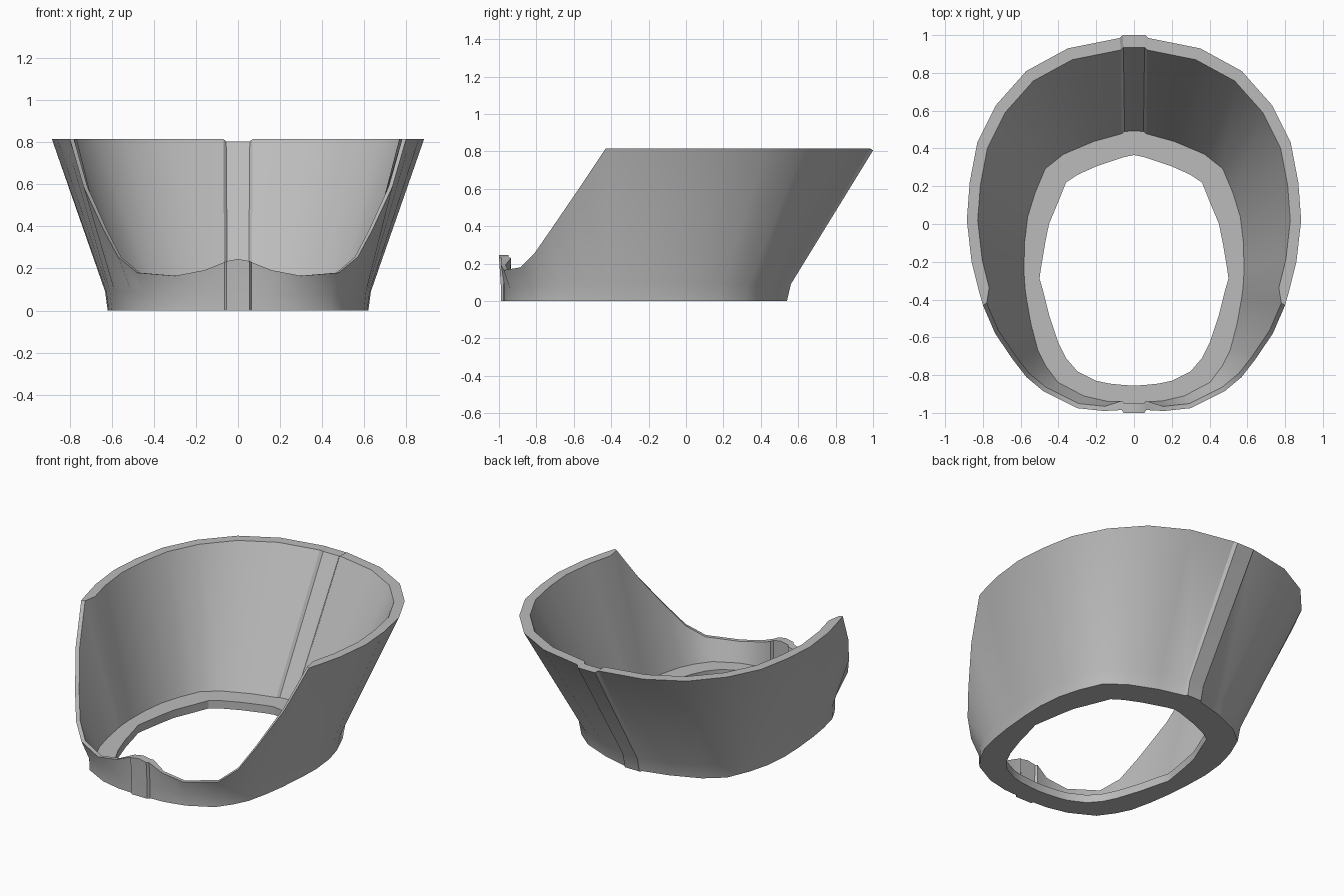
import bpy
import bmesh
import math
from mathutils import Vector

default = bpy.data.objects.get("Cube")
if default:
    bpy.data.objects.remove(default, do_unlink=True)

# Single flat grey
grey = bpy.data.materials.new("plain_grey")
grey.use_nodes = True
GREY = (0.5, 0.5, 0.5, 1.0)
grey.diffuse_color = GREY
grey.node_tree.nodes["Principled BSDF"].inputs["Base Color"].default_value = GREY

# Half outlines from the middle of the back round to the middle of the front
RIM = [(0, 1), (.06, 1), (.075, .985), (.35, .93), (.57, .81), (.73, .63), (.83, .43),
       (.87, .22), (.885, .02), (.86, -.2), (.82, -.36), (.8, -.43), (.735, -.58),
       (.64, -.72), (.57, -.81), (.48, -.885), (.3, -.975), (.16, -.99),
       (.065, -.985), (.055, -1), (0, -1)]
BASE = [(0, .54), (.05, .54), (.065, .525), (.22, .485), (.4, .41), (.51, .32), (.57, .18),
        (.605, .05), (.62, -.1), (.615, -.25), (.605, -.36), (.6, -.42), (.58, -.55),
        (.55, -.68), (.505, -.77), (.44, -.86), (.29, -.94), (.16, -.97),
        (.065, -.975), (.055, -.99), (0, -.99)]
HOLE = [(0, .365), (.05, .355), (.065, .35), (.2, .305), (.3, .26), (.36, .22), (.4, .12),
        (.45, 0), (.47, -.1), (.495, -.25), (.5, -.29), (.485, -.34), (.45, -.48),
        (.4, -.63), (.36, -.71), (.3, -.78), (.2, -.83), (.13, -.845),
        (.06, -.852), (.05, -.853), (0, -.855)]
# Height of the cut-away front rim
CUT = [.815, .59, .385, .255, .18, .165, .192, .23, .235, .245]
FLOOR_TOP = .05
LAST = len(RIM) - 1
CUT_START = len(RIM) - len(CUT)


def rim_height(i):
    if i < 2:
        return .805
    return CUT[i - CUT_START] if i >= CUT_START else .815


def wall_inset(i):
    """Share of the radius taken by the wall at the rim."""
    if i < CUT_START:
        return .065
    return .05 if i >= LAST - 2 else .025


def section(i):
    """Closed wall and floor section at one station."""
    rim, base, hole = Vector(RIM[i]), Vector(BASE[i]), Vector(HOLE[i])
    top = rim_height(i)
    kink = base.lerp(rim, .045)
    inner = rim * (1 - wall_inset(i))
    corner = base.lerp(hole, .27)
    return [(*base, 0), (*kink, min(.09, top * .4)), (*rim, top), (*inner, top),
            (*corner, FLOOR_TOP), (*hole, FLOOR_TOP), (*hole, 0)]


# Full loop of sections, the second half mirrored in x
half = [section(i) for i in range(LAST + 1)]
mirrored = [[(-x, y, z) for x, y, z in s] for s in reversed(half[1:-1])]

bm = bmesh.new()
loops = [[bm.verts.new(p) for p in s] for s in half + mirrored]
for a, b in zip(loops, loops[1:] + loops[:1]):
    for k in range(len(a)):
        n = (k + 1) % len(a)
        bm.faces.new((a[k], b[k], b[n], a[n]))
bmesh.ops.recalc_face_normals(bm, faces=bm.faces)

mesh = bpy.data.meshes.new("open_shell")
bm.to_mesh(mesh)
bm.free()
mesh.materials.append(grey)
shell = bpy.data.objects.new("open_shell", mesh)
bpy.context.collection.objects.link(shell)

bpy.ops.object.select_all(action="DESELECT")
shell.select_set(True)
bpy.context.view_layer.objects.active = shell
bpy.ops.object.shade_smooth_by_angle(angle=math.radians(32))
